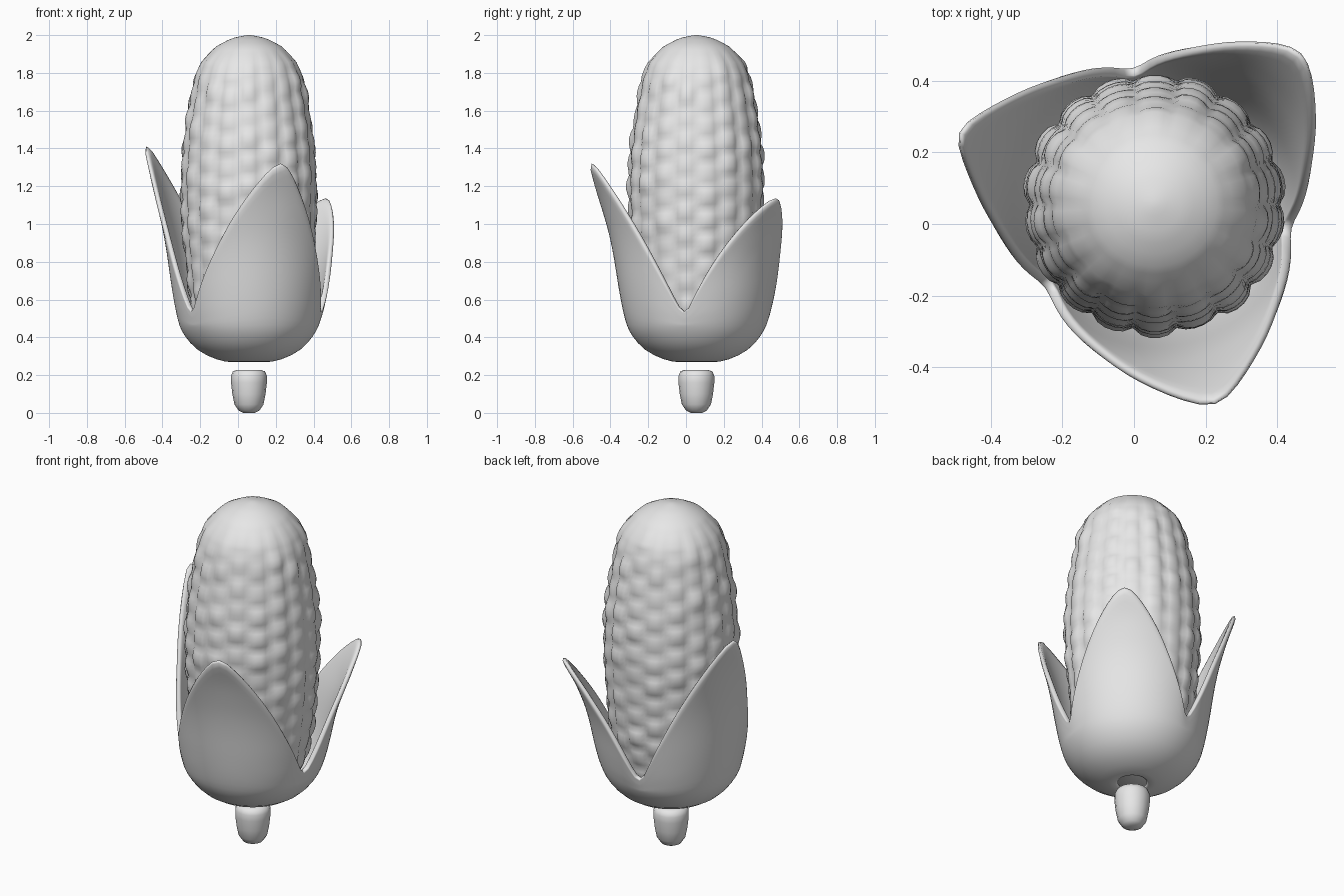
import bpy, bmesh, random
from math import sin, cos, pi, radians

random.seed(4)
cube = bpy.data.objects.get("Cube")
if cube:
    bpy.data.objects.remove(cube)

CENTRE = (0.058, 0.055)

grey = bpy.data.materials.new("plain_light_grey")
grey.use_nodes = True
grey.diffuse_color = (0.8, 0.8, 0.8, 1)
grey.node_tree.nodes["Principled BSDF"].inputs["Base Color"].default_value = (0.8, 0.8, 0.8, 1)


def lookup(points, x):
    """Linear interpolation through (x, y) points."""
    for (x0, y0), (x1, y1) in zip(points, points[1:]):
        if x <= x1:
            return y0 + (y1 - y0) * (x - x0) / (x1 - x0)
    return points[-1][1]


def skin(name, rings, cap_bottom=False, cap_top=False):
    """Join closed rings of points, listed from the bottom up, into one smooth object."""
    bm = bmesh.new()
    rows = [[bm.verts.new(p) for p in ring] for ring in rings]
    n = len(rows[0])
    for low, high in zip(rows, rows[1:]):
        for i in range(n):
            j = (i + 1) % n
            bm.faces.new((low[i], low[j], high[j], high[i]))
    if cap_bottom:
        bm.faces.new(rows[0][::-1])
    if cap_top:
        bm.faces.new(rows[-1])
    mesh = bpy.data.meshes.new(name)
    bm.to_mesh(mesh)
    bm.free()
    mesh.materials.append(grey)
    mesh.shade_smooth()
    obj = bpy.data.objects.new(name, mesh)
    bpy.context.collection.objects.link(obj)
    return obj


def polar(r, angle, z):
    return (CENTRE[0] + r * cos(angle), CENTRE[1] + r * sin(angle), z)


# Cob: a rounded column with pillow-shaped kernels in staggered columns
cob_side = [(0.33, 0.2), (0.5, 0.29), (0.7, 0.33), (0.95, 0.352), (1.2, 0.364), (1.4, 0.352),
            (1.55, 0.335), (1.77, 0.295), (1.86, 0.255), (1.94, 0.175), (1.985, 0.09), (2.0, 0.01)]
COLUMNS, STEPS, KERNEL = 18, 5, 0.125
size = {(c, k): random.uniform(0.5, 1.1) for c in range(COLUMNS) for k in range(-2, 20)}
shift = [0.5 * (c % 2) + random.uniform(-0.2, 0.2) for c in range(COLUMNS)]
levels = [0.33 + 0.025 * i for i in range(62)] + [1.9, 1.92, 1.94, 1.96, 1.975, 1.988, 1.996, 2.0]
cob_rings = []
for z in levels:
    fade = min(1, max(0, (1.93 - z) / 0.2))
    ring = []
    for i in range(COLUMNS * STEPS):
        c, across = i // STEPS, (i % STEPS) / STEPS
        row = (z - 0.33) / KERNEL + shift[c]
        k, up = int(row), row % 1
        pillow = (sin(pi * across) * sin(pi * up)) ** 0.5 if 0 < across and up > 0 else 0
        bump = (0.024 * size[c, k] * pillow - 0.014) * fade
        ring.append(polar(lookup(cob_side, z) + bump, 2 * pi * i / (COLUMNS * STEPS), z))
    cob_rings.append(ring)
cob = skin("cob", cob_rings, True, True)
soften = cob.modifiers.new("soften", "SMOOTH")
soften.factor, soften.iterations = 0.5, 1

# Husk: a cup that splits into three pointed leaves flaring outwards
# each leaf: start valley angle, tip angle, end valley angle, tip height, edge fullness
leaves = [(-10, 46, 99, 1.15, 1.2), (99, 160, 217, 1.45, 1.0), (217, 287, 350, 1.35, 1.05)]
cup = [(0.075, 0.262), (0.17, 0.278), (0.28, 0.33), (0.345, 0.41)]
flare = [(0, 0.37), (0.1, 0.393), (0.25, 0.417), (0.4, 0.437), (0.55, 0.463), (0.8, 0.53), (1, 0.61)]
BASE, VALLEY, HALF, ROWS = 0.46, 0.5, 8, 10
spokes = []
for start, tip, end, top, fullness in leaves:
    for i in range(2 * HALF):
        u = i / HALF - 1
        angle = tip + u * ((tip - start) if u < 0 else (end - tip))
        rim = VALLEY + (top - VALLEY) * (1 - abs(u) ** fullness)
        spokes.append((radians(angle), rim, top))
husk_rings = [[polar(r, a, z) for a, rim, top in spokes] for r, z in cup]
for row in range(ROWS + 1):
    ring = []
    for a, rim, top in spokes:
        z = BASE + (rim - BASE) * row / ROWS
        ring.append(polar(lookup(flare, (z - BASE) / (top - BASE)), a, z))
    husk_rings.append(ring)
husk = skin("husk", husk_rings)
thick = husk.modifiers.new("thickness", "SOLIDIFY")
thick.thickness, thick.offset = 0.028, -1
rounded = husk.modifiers.new("rounded", "SUBSURF")
rounded.levels = rounded.render_levels = 1

# Stem: a short rounded plug hanging just below the husk
stem_side = [(0.03, 0.0), (0.055, 0.012), (0.077, 0.045), (0.088, 0.1), (0.095, 0.16),
             (0.095, 0.195), (0.085, 0.22), (0.06, 0.228)]
skin("stem", [[polar(r, 2 * pi * i / 16, z) for i in range(16)] for r, z in stem_side], True, True)
